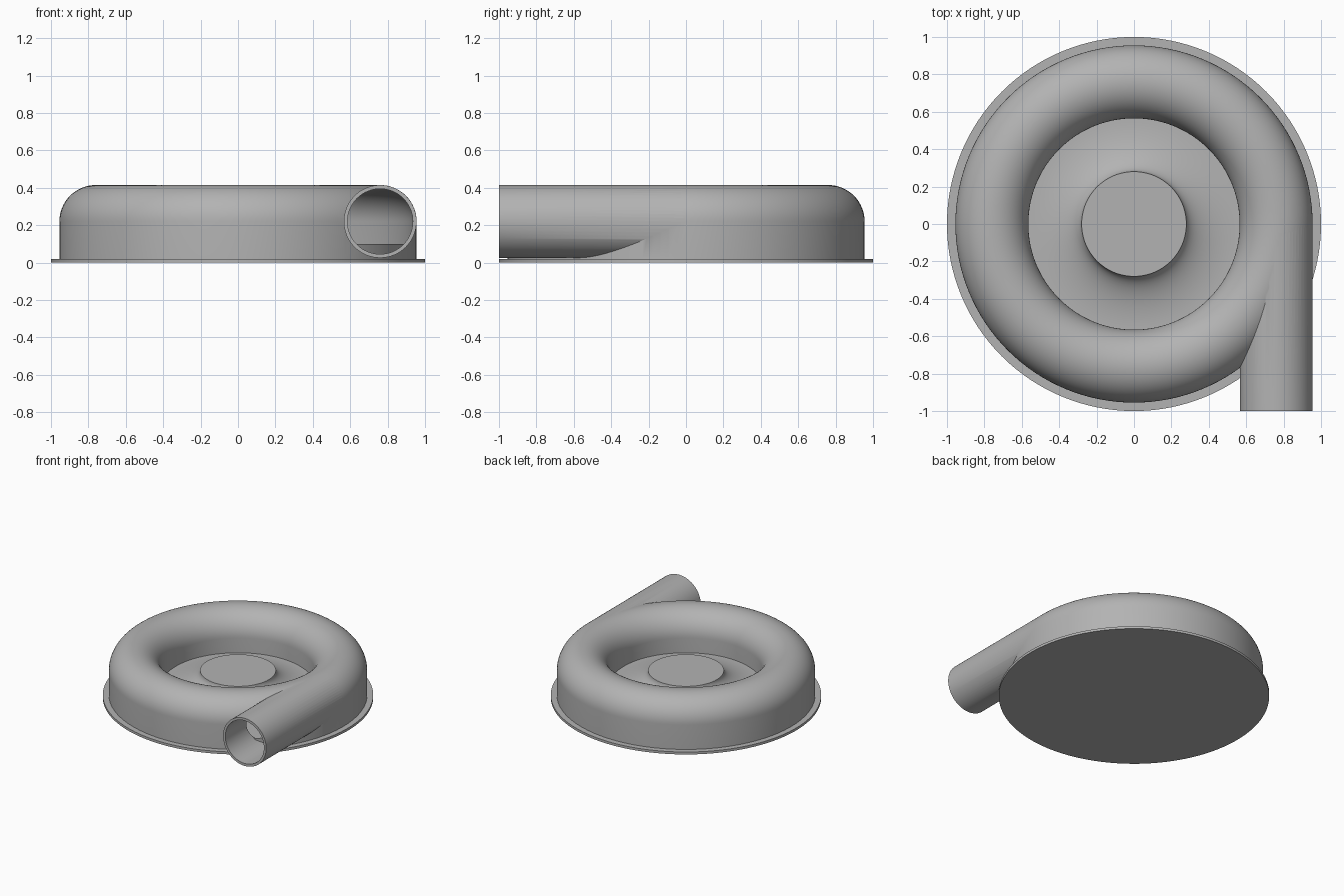
import bpy, bmesh, math
from mathutils import Matrix, Vector

old = bpy.data.objects.get("Cube")
if old:
    bpy.data.objects.remove(old, do_unlink=True)

RING, TUBE, MID = 0.76, 0.195, 0.22   # scroll radius, tube radius, tube height
WALL, FLOOR, PLATE = 0.02, 0.1, 0.02

metal = bpy.data.materials.new("plain grey metal")
metal.use_nodes = True
grey = (0.45, 0.45, 0.45, 1)
metal.diffuse_color = grey
metal.node_tree.nodes["Principled BSDF"].inputs["Base Color"].default_value = grey


def finish(name, bm):
    bmesh.ops.remove_doubles(bm, verts=bm.verts, dist=1e-5)
    bmesh.ops.recalc_face_normals(bm, faces=bm.faces)
    mesh = bpy.data.meshes.new(name)
    bm.to_mesh(mesh)
    bm.free()
    mesh.materials.append(metal)
    ob = bpy.data.objects.new(name, mesh)
    bpy.context.collection.objects.link(ob)
    return ob


def lathe(name, profile, closed=False, steps=128):
    bm = bmesh.new()
    vs = [bm.verts.new((r, 0, z)) for r, z in profile]
    edges = [bm.edges.new(p) for p in zip(vs, vs[1:])]
    if closed:
        edges.append(bm.edges.new((vs[-1], vs[0])))
    bmesh.ops.spin(bm, geom=vs + edges, cent=(0, 0, 0), axis=(0, 0, 1),
                   angle=math.tau, steps=steps, use_duplicate=False)
    return finish(name, bm)


def pipe(name, radius, y0, y1):
    bm = bmesh.new()
    place = Matrix.Translation((RING, (y0 + y1) / 2, MID)) @ Matrix.Rotation(math.pi / 2, 4, "X")
    bmesh.ops.create_cone(bm, cap_ends=True, segments=64, radius1=radius,
                          radius2=radius, depth=y1 - y0, matrix=place)
    return finish(name, bm)


def arch(radius, bottom, n=32):
    """Half circle on two straight legs."""
    pts = [(RING + radius * math.cos(math.pi * i / n),
            MID + radius * math.sin(math.pi * i / n)) for i in range(n + 1)]
    return [(RING + radius, bottom)] + pts + [(RING - radius, bottom)]


def smooth(ob):
    bpy.ops.object.select_all(action="DESELECT")
    ob.select_set(True)
    bpy.context.view_layer.objects.active = ob
    bpy.ops.object.shade_smooth_by_angle(angle=math.radians(30))


def cut(ob, tool, operation):
    mod = ob.modifiers.new(operation.lower(), "BOOLEAN")
    mod.operation, mod.solver, mod.object = operation, "EXACT", tool
    bpy.context.view_layer.objects.active = ob
    bpy.ops.object.modifier_apply(modifier=mod.name)
    bpy.data.objects.remove(tool, do_unlink=True)


# Round base plate
smooth(lathe("base_plate", [(0, 0), (1, 0), (1, PLATE), (0, PLATE)]))

# Raised floor with a flared central hub
hub_r, flare_r = 0.28, RING - TUBE
flare = []
for i in range(17):
    a = math.pi / 2 * i / 16
    flare.append((flare_r - (flare_r - hub_r) * math.cos(a),
                  MID - (MID - FLOOR) * math.sin(a)))
rim = RING + TUBE - WALL / 2
smooth(lathe("hub_and_floor", [(0, MID)] + flare + [(rim, FLOOR), (rim, PLATE / 2), (0, PLATE / 2)]))

# Hollow scroll housing with its straight outlet pipe
housing = lathe("scroll_housing", arch(TUBE, PLATE), closed=True)
cut(housing, pipe("outlet_pipe", TUBE - 0.0005, -1, -0.02), "UNION")
cut(housing, lathe("cavity", arch(TUBE - WALL, 0.05), closed=True), "DIFFERENCE")
cut(housing, pipe("bore", TUBE - WALL - 0.0005, -1.1, -0.03), "DIFFERENCE")
smooth(housing)
